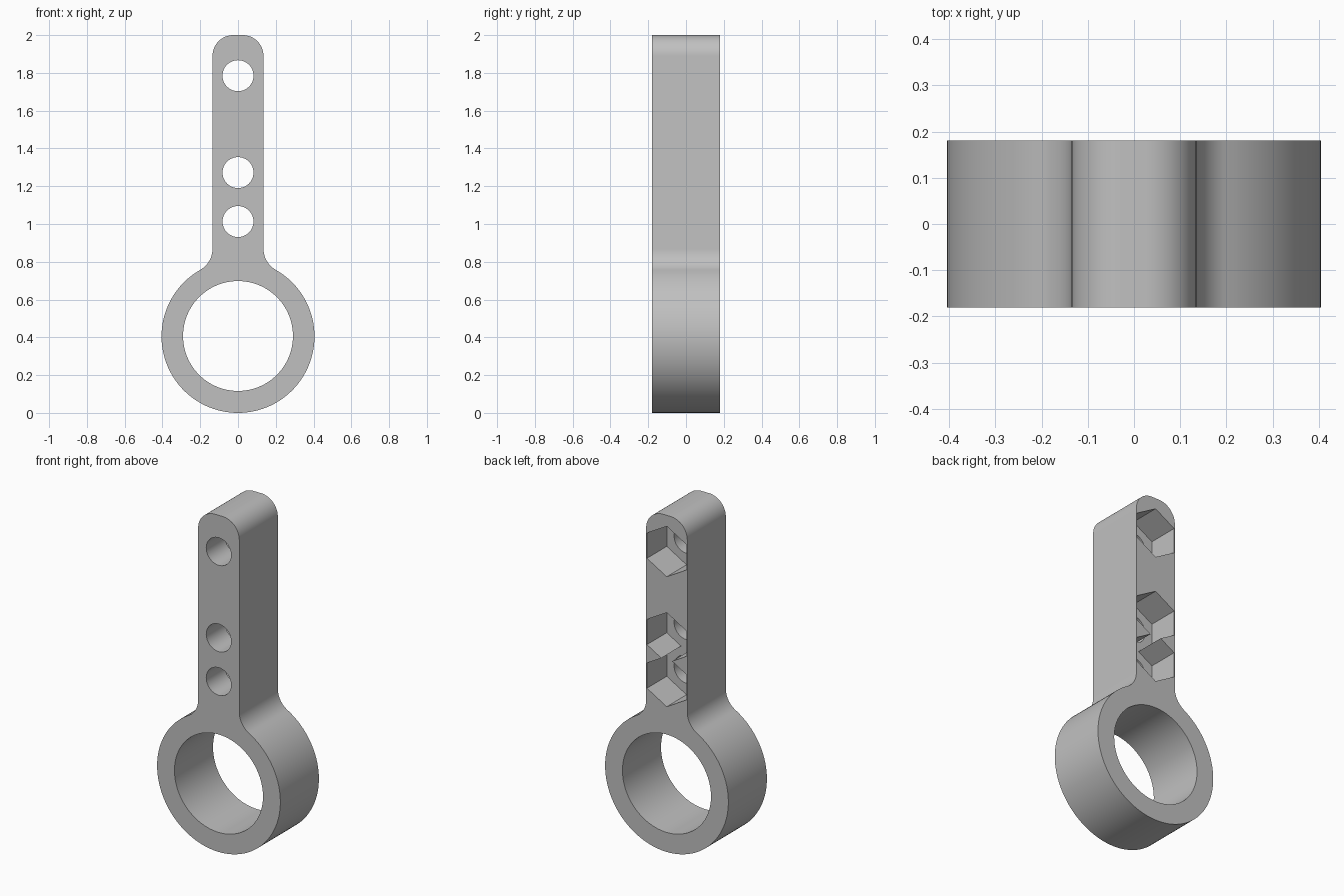
import bpy, bmesh
from math import sin, cos, pi, sqrt, atan2

cube = bpy.data.objects.get("Cube")
if cube:
    bpy.data.objects.remove(cube, do_unlink=True)

DEPTH = 0.362
RING_R, BORE_R = 0.405, 0.291
BAR = 0.135
FILLET, CORNER = 0.128, 0.11
HOLES = (1.013, 1.272, 1.785)
HOLE_R, NUT_R, NUT_DEPTH = 0.082, 0.15, 0.186

grey = bpy.data.materials.new("plain grey")
grey.use_nodes = True
colour = (0.53, 0.53, 0.53, 1)
grey.diffuse_color = colour
grey.node_tree.nodes["Principled BSDF"].inputs["Base Color"].default_value = colour


def arc(cx, cz, r, start, end, n):
    return [(cx + r * cos(start + (end - start) * i / n),
             cz + r * sin(start + (end - start) * i / n)) for i in range(n + 1)]


def prism(name, points, y0, y1):
    """Extrude an x-z outline from y0 to y1."""
    bm = bmesh.new()
    face = bm.faces.new([bm.verts.new((x, y0, z)) for x, z in points])
    grown = bmesh.ops.extrude_face_region(bm, geom=[face])
    for v in grown["geom"]:
        if isinstance(v, bmesh.types.BMVert):
            v.co.y = y1
    bmesh.ops.recalc_face_normals(bm, faces=bm.faces)
    mesh = bpy.data.meshes.new(name)
    bm.to_mesh(mesh)
    bm.free()
    mesh.materials.append(grey)
    obj = bpy.data.objects.new(name, mesh)
    bpy.context.collection.objects.link(obj)
    return obj


# Outline: right half from ring bottom to rounded tip, then mirrored
fx = BAR + FILLET
fz = RING_R + sqrt((RING_R + FILLET) ** 2 - fx ** 2)
touch = atan2(fz - RING_R, fx)
half = arc(0, RING_R, RING_R, -pi / 2, touch, 48)
half += arc(fx, fz, FILLET, touch - pi, -pi, 14)[1:]
half += arc(BAR - CORNER, 2 - CORNER, CORNER, 0, pi / 2, 16)
outline = half + [(-x, z) for x, z in reversed(half[1:])]
body = prism("ring_and_arm", outline, -DEPTH / 2, DEPTH / 2)

# Cutters: ring bore, screw holes and hexagonal nut pockets in the back
cutters = [prism("bore_cutter", arc(0, RING_R + 0.002, BORE_R, 0, 2 * pi, 96)[:-1], -1, 1)]
for z in HOLES:
    cutters.append(prism("screw_hole_cutter", arc(0, z, HOLE_R, 0, 2 * pi, 48)[:-1], -1, 1))
    cutters.append(prism("nut_pocket_cutter", arc(0, z, NUT_R, pi / 2, 5 * pi / 2, 6)[:-1],
                         DEPTH / 2 - NUT_DEPTH, 1))

bpy.context.view_layer.objects.active = body
for cutter in cutters:
    mod = body.modifiers.new("cut", "BOOLEAN")
    mod.operation = "DIFFERENCE"
    mod.solver = "EXACT"
    mod.object = cutter
    bpy.ops.object.modifier_apply(modifier=mod.name)
    bpy.data.objects.remove(cutter, do_unlink=True)

# Smooth the curved walls, keep the rims crisp
bpy.ops.object.select_all(action="DESELECT")
body.select_set(True)
bpy.ops.object.shade_smooth_by_angle(angle=0.5)
